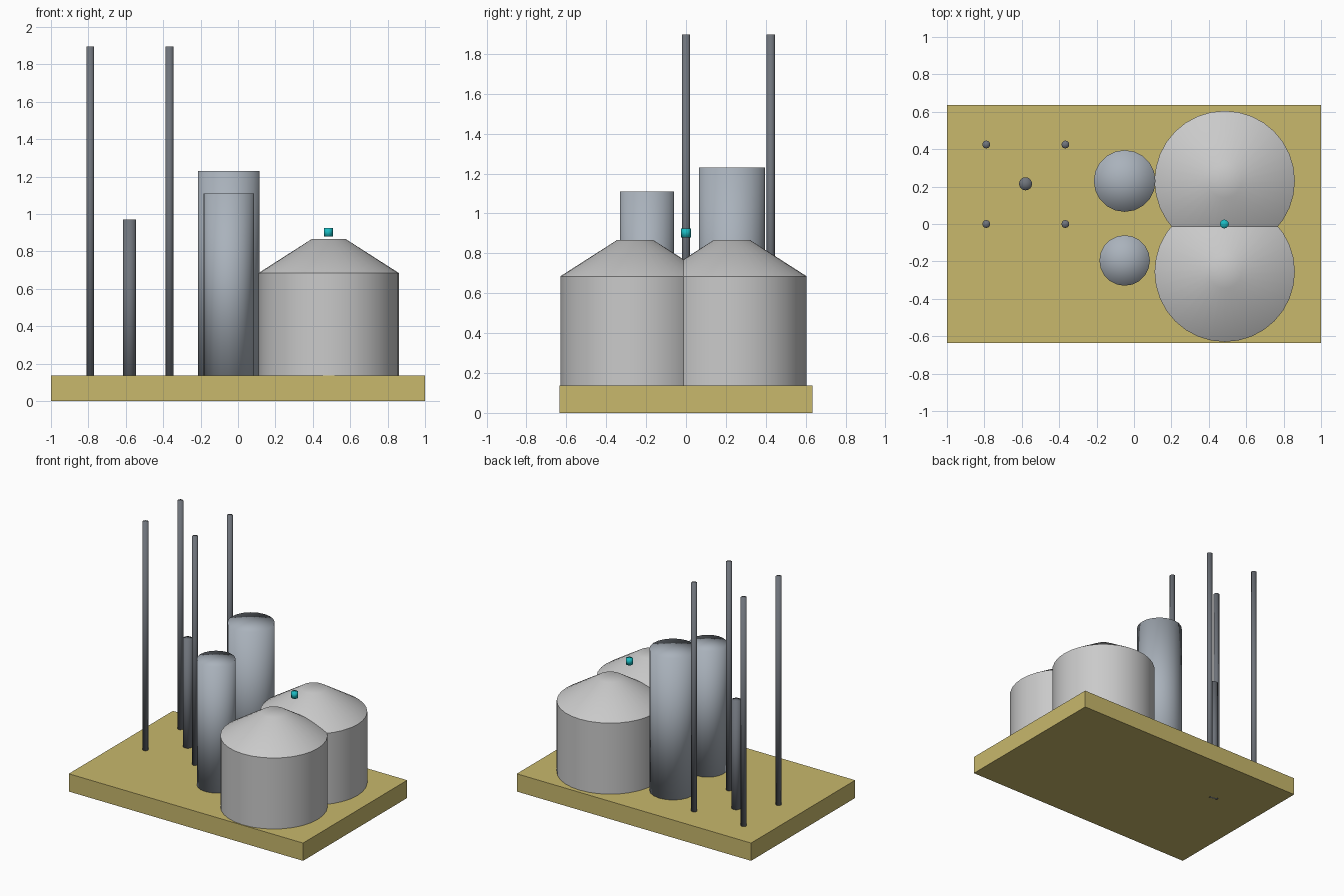
import bpy
import math

cube = bpy.data.objects.get("Cube")
if cube:
    bpy.data.objects.remove(cube, do_unlink=True)


def material(name, rgb):
    mat = bpy.data.materials.new(name)
    mat.use_nodes = True
    colour = (*rgb, 1)
    mat.diffuse_color = colour
    mat.node_tree.nodes["Principled BSDF"].inputs["Base Color"].default_value = colour
    return mat


sand = material("sand", (0.58, 0.48, 0.15))
pale_grey = material("pale grey", (0.59, 0.59, 0.59))
steel = material("blue grey steel", (0.40, 0.445, 0.50))
dark_steel = material("dark steel", (0.16, 0.175, 0.20))
teal = material("teal", (0.01, 0.50, 0.54))

SLAB_TOP = 0.137


def column(name, x, y, bottom, top, radius, mat, sides=20, top_radius=None, soft=True):
    """Upright cylinder or frustum; soft also blends the shading over the rim."""
    bpy.ops.mesh.primitive_cone_add(
        vertices=sides, radius1=radius,
        radius2=radius if top_radius is None else top_radius,
        depth=top - bottom, end_fill_type='TRIFAN',
        location=(x, y, (bottom + top) / 2))
    obj = bpy.context.object
    obj.name = name
    obj.data.materials.append(mat)
    if soft:
        bpy.ops.object.shade_smooth()
    else:
        bpy.ops.object.shade_smooth_by_angle(angle=math.radians(40))
    return obj


# Ground slab
bpy.ops.mesh.primitive_cube_add(size=1, location=(0, 0, SLAB_TOP / 2))
slab = bpy.context.object
slab.name = "ground_slab"
slab.scale = (2, 1.27, SLAB_TOP)
slab.data.materials.append(sand)

# Two overlapping storage tanks with cone roofs
for side, y in (("front", -0.255), ("back", 0.23)):
    column(side + "_tank_wall", 0.485, y, 0.1, 0.685, 0.375, pale_grey, 32, soft=False)
    column(side + "_tank_roof", 0.485, y, 0.685, 0.867, 0.375, pale_grey, 32, 0.09, soft=False)

# Small marker above the valley between the tanks
column("tank_marker", 0.483, 0, 0.88, 0.925, 0.024, teal, 12)

# Upright vessels
column("front_vessel", -0.05, -0.195, 0.1, 1.11, 0.135, steel)
column("back_vessel", -0.05, 0.23, 0.1, 1.23, 0.165, steel)

# Short stack surrounded by four tall masts
column("short_stack", -0.58, 0.215, 0, 0.97, 0.035, dark_steel, 16)
for side, x in (("right", -0.79), ("left", -0.367)):
    for end, y in (("front", 0.0), ("back", 0.425)):
        column(f"{end}_{side}_mast", x, y, 0.1, 1.897, 0.021, dark_steel, 12)
